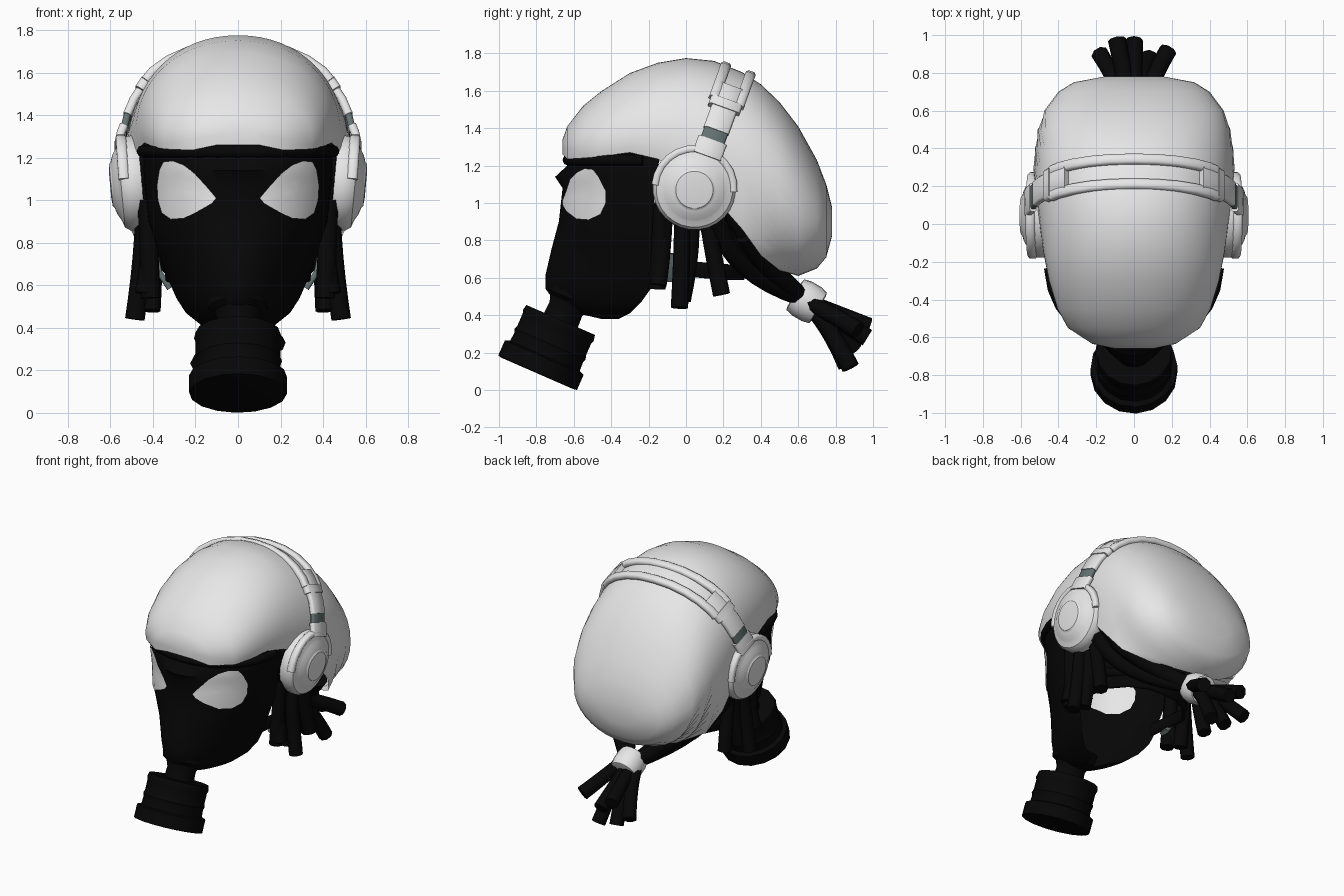
import bpy, bmesh, math
from mathutils import Vector as V

if "Cube" in bpy.data.objects:
    bpy.data.objects.remove(bpy.data.objects["Cube"])


def material(name, col):
    m = bpy.data.materials.new(name)
    m.diffuse_color = (*col, 1)
    m.use_nodes = True
    m.node_tree.nodes["Principled BSDF"].inputs["Base Color"].default_value = m.diffuse_color
    return m


WHITE = material("off white", (0.8, 0.8, 0.8))
BLACK = material("rubber black", (0.002, 0.002, 0.002))
GREY = material("steel grey", (0.13, 0.17, 0.17))


def loft(name, rings, mat, closed=True, caps=True, angle=40):
    """Skin a list of equally long point rings."""
    bm = bmesh.new()
    rows = [[bm.verts.new(p) for p in r] for r in rings]
    n = len(rows[0])
    for a, b in zip(rows, rows[1:]):
        for i in range(n if closed else n - 1):
            j = (i + 1) % n
            bm.faces.new((a[i], a[j], b[j], b[i]))
    if caps:
        bm.faces.new(rows[0])
        bm.faces.new(rows[-1])
    bmesh.ops.remove_doubles(bm, verts=bm.verts, dist=1e-5)
    bmesh.ops.recalc_face_normals(bm, faces=bm.faces)
    me = bpy.data.meshes.new(name)
    bm.to_mesh(me)
    bm.free()
    me.materials.append(mat)
    ob = bpy.data.objects.new(name, me)
    bpy.context.collection.objects.link(ob)
    bpy.ops.object.select_all(action='DESELECT')
    ob.select_set(True)
    bpy.context.view_layer.objects.active = ob
    bpy.ops.object.shade_smooth_by_angle(angle=math.radians(angle))
    return ob


def circle(r, n=8, k=1):
    return [(r * math.cos(2 * math.pi * i / n), k * r * math.sin(2 * math.pi * i / n)) for i in range(n)]


def rect(u0, u1, t):
    """Flat bar section with chamfered corners."""
    c = t * .5
    return [(u0 + c, -t), (u1 - c, -t), (u1, -t + c), (u1, t - c), (u1 - c, t), (u0 + c, t), (u0, t - c), (u0, -t + c)]


def sweep(name, pts, section, mat, ref=(1, 0, 0), taper=1.0):
    pts = [V(p) for p in pts]
    rings = []
    for i, p in enumerate(pts):
        t = (pts[min(i + 1, len(pts) - 1)] - pts[max(i - 1, 0)]).normalized()
        u = (V(ref) - t * t.dot(V(ref))).normalized()
        v = t.cross(u)
        k = 1 + (taper - 1) * i / (len(pts) - 1)
        rings.append([p + u * a * k + v * b * k for a, b in section])
    return loft(name, rings, mat, angle=50)


def revolve(name, profile, origin, axis, mat, n=24):
    """profile = (distance along axis, radius)"""
    ax = V(axis).normalized()
    u = ax.orthogonal().normalized()
    v = ax.cross(u)
    rings = [[V(origin) + ax * d + u * a + v * b for a, b in circle(r, n)] for d, r in profile]
    return loft(name, rings, mat, angle=35)


def bezier(a, b, c, n=6):
    a, b, c = V(a), V(b), V(c)
    return [a * (1 - t) ** 2 + b * 2 * t * (1 - t) + c * t * t for t in [i / n for i in range(n + 1)]]


# Knitted cap: sections along y -> (y, top, bottom, half width, widest z, underside angle, roundness)
CAP = [(-.66, 1.34, 1.26, .10, 1.30, 15, 2), (-.635, 1.41, 1.235, .22, 1.29, 12, 2),
       (-.55, 1.52, 1.24, .35, 1.29, 12, 2), (-.45, 1.60, 1.25, .405, 1.31, 12, 2),
       (-.3, 1.695, 1.27, .45, 1.33, 12, 2.05), (-.15, 1.75, 1.235, .48, 1.32, 12, 2.1),
       (0, 1.775, 1.15, .50, 1.28, 12, 2.1), (.15, 1.76, 1.03, .52, 1.23, 14, 2.1), (.3, 1.70, .86, .533, 1.15, 20, 2.15),
       (.4, 1.635, .72, .525, 1.1, 35, 2.2), (.5, 1.54, .64, .51, 1.05, 60, 2.2), (.6, 1.41, .61, .475, 1.0, 90, 2.2),
       (.7, 1.23, .65, .40, .93, 90, 2.1), (.75, 1.10, .71, .32, .91, 90, 2.1), (.78, .98, .82, .16, .9, 90, 2)]
rings = []
for y, top, bot, w, zc, phi, ex in CAP:
    ph, ring, e = math.radians(phi), [], 2 / ex
    for i in range(37):
        a = -ph + (math.pi + 2 * ph) * i / 36
        c, s = math.cos(a), math.sin(a)
        x = w * math.copysign(abs(c) ** e, c)
        z = zc + (top - zc) * s ** e if s > 0 else zc + (zc - bot) * s / math.sin(ph)
        ring.append((x, y, z))
    rings.append(ring)
loft("knit_cap", rings, WHITE, closed=False, angle=60)

# Gas mask shell: rows (z, front y, back y, half width, brow bump)
MASK = [(1.3, -.58, -.12, .42, 0), (1.2, -.635, -.15, .445, 0), (1.14, -.65, -.16, .445, .05),
        (1.08, -.66, -.17, .44, 0), (.9, -.68, -.17, .42, 0), (.75, -.72, -.18, .37, 0),
        (.62, -.75, -.18, .325, 0), (.54, -.75, -.19, .29, 0), (.47, -.70, -.24, .245, 0),
        (.41, -.58, -.30, .17, 0), (.38, -.45, -.36, .06, 0)]


def mask_point(row, a, off=0):
    z, yf, yb, w, bump = row
    c, s = max(math.cos(a), 0), math.sin(a)
    # lower rows taper into a snout, the brow is squarer
    p = 1 + .5 * min(max((.9 - z) / .2, 0), 1) - .25 * min(max((z - 1.08) / .12, 0), 1)
    return (s * (w + off), yb + (yf - yb - off) * c ** p - bump * c ** 12, z)


def mask_row(z):
    for p, q in zip(MASK, MASK[1:]):
        if q[0] <= z <= p[0]:
            t = (z - p[0]) / (q[0] - p[0])
            return [m + (n - m) * t for m, n in zip(p, q)]


loft("gas_mask", [[mask_point(r, math.pi * (i / 40 - .5)) for i in range(41)] for r in MASK],
     BLACK, closed=False, caps=False, angle=50)
# Thick brow edge just under the cap
sweep("mask_brow", [mask_point(mask_row(1.23), math.radians(a), .012) for a in range(-84, 85, 12)],
      circle(.03), BLACK, ref=(0, 0, 1))

# Eye lenses: teardrop plates laid on the outside and inside of the mask
EYE = [(.10, 1.01), (.15, 1.07), (.2, 1.125), (.25, 1.165), (.30, 1.185), (.345, 1.18), (.364, 1.14), (.374, 1.07),
       (.37, 1.0), (.352, .94), (.31, .91), (.25, .915), (.17, .955), (.12, .985)]
for s in (-1, 1):
    for off, label in ((.008, "outer"), (-.008, "inner")):
        rings = []
        for k in (1, .85, .7, .5, .25, 0):
            ring = []
            for x, z in EYE:
                x, z = .27 + (x - .27) * k, 1.05 + (z - 1.05) * k
                row = mask_row(z)
                ring.append(mask_point(row, s * math.asin(x / row[3]), off))
            rings.append(ring)
        loft("eye_lens_" + label, rings, WHITE, caps=False, angle=60)

# Filter canister and its neck
AX = (0, -.4, -.916)
revolve("filter_neck", [(-.2, .15), (-.13, .14), (-.11, .11), (-.07, .095), (0.02, .1)],
        (0, -.67, .37), AX, BLACK, 16)
revolve("filter_canister", [(0, .1), (0, .2), (.03, .207), (.05, .2), (.12, .2), (.14, .207), (.16, .2),
                            (.21, .203), (.22, .23), (.308, .23), (.312, .21)],
        (0, -.67, .375), AX, BLACK, 16)

# Headphones: band lies in a plane leaning back
N = (0, .94, -.34)


def band(pts):
    return [(x, .05 + .34 * q, 1.08 + .94 * q) for x, q in pts]


half = [(.435, .485), (.4, .53), (.325, .587), (.23, .632), (.12, .66)]
arc = band(half + [(0, .668)] + [(-x, q) for x, q in reversed(half)])
for o in (-.07, .07):
    sweep("headband_rail", arc, rect(o - .028, o + .028, .022), WHITE, N)
for s in (-1, 1):
    def part(name, pts, w, t, mat):
        sweep(name, band([(s * x, q) for x, q in pts]), rect(-w, w, t), mat, N)
    part("headband_bridge", [(.435, .485), (.4, .53), (.355, .567)], .07, .02, WHITE)
    part("headband_collar", [(.46, .445), (.43, .492)], .088, .026, WHITE)
    part("headband_slider", [(.52, .325), (.49, .40), (.447, .467)], .07, .02, WHITE)
    part("slider_rod", [(.54, .24), (.515, .345)], .066, .016, GREY)
    part("yoke_bracket", [(.56, .18), (.55, .23), (.535, .268)], .08, .02, WHITE)
    # Half-ring yoke over the cup
    sweep("cup_yoke", [(s * (.535 + .015 * math.sin(a)), .045 + .21 * math.cos(a), 1.08 + .21 * math.sin(a))
                       for a in [math.radians(-5 + 15 * i) for i in range(13)]], rect(-.025, .025, .02), WHITE)
    revolve("ear_cup", [(0, .19), (.01, .215), (.04, .225), (.085, .222), (.11, .205), (.12, .175), (.125, .165),
                        (.14, .14), (.148, .115), (.15, .108), (.158, .1), (.162, .06)],
            (s * .44, .045, 1.085), (s, 0, -.09), WHITE, 28)
    revolve("ear_cushion", [(-.05, .2), (-.03, .235), (.01, .235), (.02, .2)],
            (s * .44, .055, 1.085), (s, 0, -.09), BLACK, 24)

    # Locks hanging below the cups
    for a, b, c in (((.43, -.13, 1.0), (.42, -.14, .8), (.41, -.155, .54)),
                    ((.42, -.11, 1.0), (.40, -.12, .75), (.44, -.15, .56)),
                    ((.44, -.02, 1.0), (.44, -.02, .75), (.485, -.035, .44)),
                    ((.43, .10, 1.0), (.42, .13, .8), (.44, .19, .51)),
                    ((.41, .02, 1.0), (.39, .05, .8), (.41, -.02, .48))):
        sweep("hanging_lock", bezier(*[(s * x, y, z) for x, y, z in (a, b, c)]), circle(.042), BLACK, taper=1.1)

    # Locks gathered towards the tie
    for a, b in (((.45, .12, 1.05), (.38, .24, .72)), ((.46, .22, 1.02), (.40, .32, .76)),
                 ((.44, .16, .92), (.33, .24, .62)), ((.42, .32, .83), (.26, .42, .64)),
                 ((.22, .34, .76), (.14, .42, .60))):
        sweep("gathered_lock", bezier((s * a[0], *a[1:]), (s * b[0], *b[1:]), (s * .03, .63, .49), 8),
              circle(.058), BLACK, ref=(0, .5, .86), taper=.8)

    # Mask strap buckles
    sweep("strap_buckle", [(s * .385, -.075, .73), (s * .37, -.075, .66), (s * .32, -.075, .585)],
          rect(-.035, .035, .014), GREY, ref=(0, 1, 0))

# Neck strap
side = [(.32, -.2, .66), (.33, -.05, .655), (.33, .1, .64), (.24, .23, .63), (.12, .29, .63)]
sweep("neck_strap", side + [(0, .3, .63)] + [(-x, y, z) for x, y, z in reversed(side)],
      rect(-.042, .042, .014), BLACK, ref=(0, 0, 1))

# Ponytail tie and loose ends
revolve("hair_tie", [(-.075, .075), (-.07, .095), (-.03, .105), (.03, .105), (.07, .095), (.075, .075)],
        (0, .645, .475), (0, .85, -.5), WHITE, 16)
for x, y, z in ((-.18, .9, .22), (-.09, .975, .34), (.0, .97, .28), (.08, .88, .12), (.18, .92, .32), (-.05, .86, .13)):
    sweep("ponytail_lock", bezier((x * .3, .63, .48), (x * .5, .76, .4 + (z - .25) * .3), (x, y, z)),
          circle(.042), BLACK, taper=1.15)
